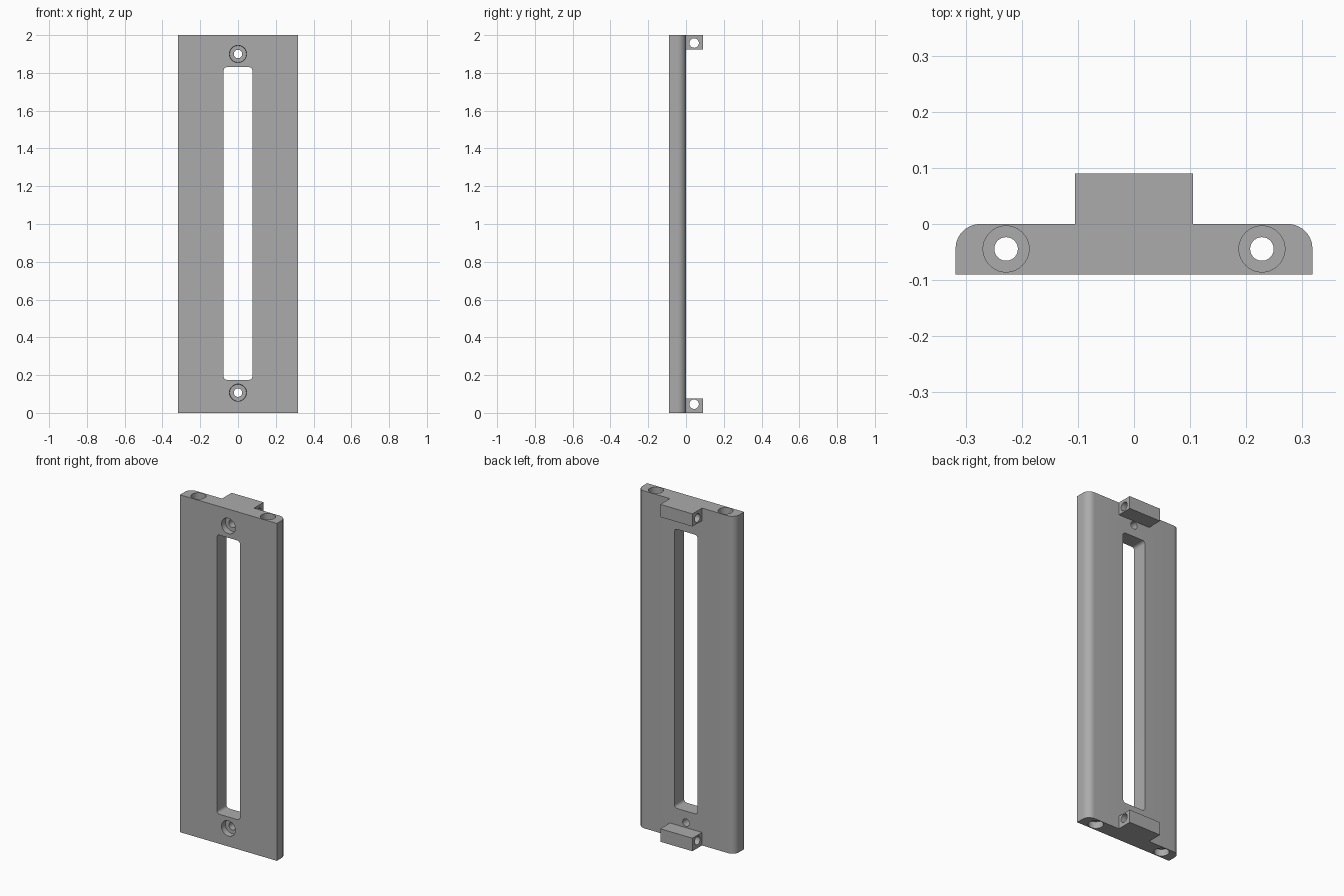
import bpy, bmesh
from math import pi, sin, cos
from mathutils import Matrix

cube = bpy.data.objects.get("Cube")
if cube:
    bpy.data.objects.remove(cube, do_unlink=True)

HALF_W, THICK, HEIGHT = 0.318, 0.09, 2.0

grey = bpy.data.materials.new("grey metal")
grey.use_nodes = True
colour = (0.41, 0.41, 0.41, 1)
grey.diffuse_color = colour
grey.node_tree.nodes["Principled BSDF"].inputs["Base Color"].default_value = colour


def make_object(name, bm):
    bmesh.ops.recalc_face_normals(bm, faces=bm.faces)
    mesh = bpy.data.meshes.new(name)
    bm.to_mesh(mesh)
    bm.free()
    mesh.materials.append(grey)
    obj = bpy.data.objects.new(name, mesh)
    bpy.context.collection.objects.link(obj)
    return obj


def arc(cx, cy, r, start, steps=10):
    return [(cx + r * cos(start + pi / 2 * i / steps),
             cy + r * sin(start + pi / 2 * i / steps)) for i in range(steps + 1)]


def extrude(name, points, vector):
    bm = bmesh.new()
    face = bm.faces.new([bm.verts.new(p) for p in points])
    out = bmesh.ops.extrude_face_region(bm, geom=[face])
    verts = [v for v in out["geom"] if isinstance(v, bmesh.types.BMVert)]
    bmesh.ops.translate(bm, verts=verts, vec=vector)
    return make_object(name, bm)


def box(name, low, high):
    (x0, y0, z0), (x1, y1, z1) = low, high
    base = [(x0, y0, z0), (x1, y0, z0), (x1, y1, z0), (x0, y1, z0)]
    return extrude(name, base, (0, 0, z1 - z0))


def cone(name, centre, axis, length, r1, r2):
    bm = bmesh.new()
    turn = {"X": Matrix.Rotation(pi / 2, 4, "Y"),
            "Y": Matrix.Rotation(-pi / 2, 4, "X"), "Z": Matrix()}[axis]
    bmesh.ops.create_cone(bm, cap_ends=True, segments=40, radius1=r1, radius2=r2,
                          depth=length, matrix=Matrix.Translation(centre) @ turn)
    return make_object(name, bm)


def cut(target, cutter):
    mod = target.modifiers.new("cut", "BOOLEAN")
    mod.operation, mod.solver, mod.object = "DIFFERENCE", "EXACT", cutter
    bpy.context.view_layer.objects.active = target
    bpy.ops.object.modifier_apply(modifier=mod.name)
    bpy.data.objects.remove(cutter, do_unlink=True)


def smooth(obj):
    bpy.ops.object.select_all(action="DESELECT")
    obj.select_set(True)
    bpy.context.view_layer.objects.active = obj
    bpy.ops.object.shade_smooth_by_angle(angle=pi / 6)


# Plate with rounded back edges
r = 0.044
outline = [(-HALF_W, -THICK), (HALF_W, -THICK)]
outline += arc(HALF_W - r, -r, r, 0) + arc(r - HALF_W, -r, r, pi / 2)
plate = extrude("plate", [(x, y, 0) for x, y in outline], (0, 0, HEIGHT))

# Long slot with rounded corners
r, sx, low, high = 0.018, 0.076, 0.175, 1.83
slot = (arc(sx - r, high - r, r, 0) + arc(r - sx, high - r, r, pi / 2)
        + arc(r - sx, low + r, r, pi) + arc(sx - r, low + r, r, 3 * pi / 2))
cut(plate, extrude("slot_cutter", [(x, -0.2, z) for x, z in slot], (0, 0.4, 0)))

# Counterbored screw holes through the front
for z in (0.107, 1.9):
    cut(plate, cone("bore", (0, -THICK, z), "Y", 0.07, 0.047, 0.044))
    cut(plate, cone("hole", (0, -THICK / 2, z), "Y", 0.3, 0.022, 0.022))

# Long counterbored holes from end to end
for x in (-0.228, 0.228):
    for z in (0, HEIGHT):
        cut(plate, cone("bore", (x, -0.0445, z), "Z", 0.08, 0.041, 0.041))
    cut(plate, cone("hole", (x, -0.0445, 1), "Z", 2.4, 0.021, 0.021))
smooth(plate)

# Drilled lugs on the back
for name, low, high, hole_z in (("lower_lug", 0, 0.077, 0.046),
                                ("upper_lug", 1.925, HEIGHT, 1.958)):
    lug = box(name, (-0.105, 0, low), (0.105, 0.09, high))
    cut(lug, cone("hole", (0, 0.043, hole_z), "X", 0.5, 0.025, 0.025))
    smooth(lug)
